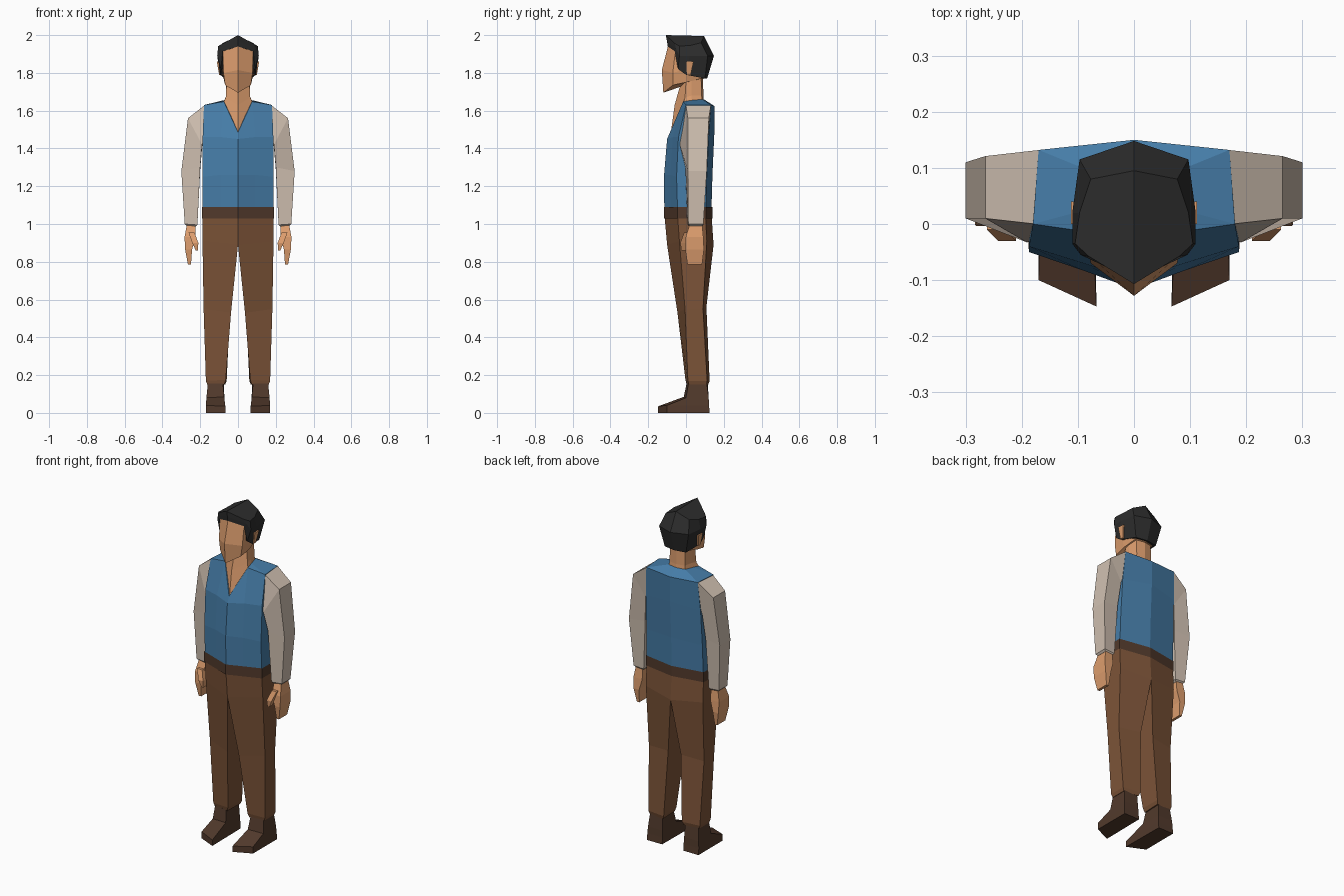
import bpy, bmesh


def material(name, r, g, b):
    m = bpy.data.materials.new(name)
    m.diffuse_color = (r, g, b, 1)
    return m


SKIN = material("skin", .73, .342, .156)
HAIR = material("black hair", .026, .026, .026)
BLUE = material("vest blue", .061, .205, .392)
SLEEVE = material("sleeve beige", .63, .527, .44)
BROWN = material("trouser brown", .205, .089, .04)
DARK = material("dark leather", .084, .042, .025)


def loft(name, mat, rings, closed=True, caps=(True, True)):
    """Skin the right half (x >= 0) through rings of points, then mirror it."""
    bm = bmesh.new()
    rows = [[bm.verts.new(p) for p in ring] for ring in rings]
    n = len(rows[0])
    for a, b in zip(rows, rows[1:]):
        for i in range(n if closed else n - 1):
            j = (i + 1) % n
            quad = (a[i], a[j], b[j], b[i])
            if any(v.co.x > 1e-5 for v in quad):      # no walls on the mirror plane
                bm.faces.new(quad)
    for row, wanted in zip((rows[0], rows[-1]), caps):
        if wanted:
            bm.faces.new(row)
    bmesh.ops.recalc_face_normals(bm, faces=bm.faces)
    me = bpy.data.meshes.new(name)
    bm.to_mesh(me)
    bm.free()
    me.materials.append(mat)
    ob = bpy.data.objects.new(name, me)
    bpy.context.collection.objects.link(ob)
    mod = ob.modifiers.new("mirror", 'MIRROR')
    mod.merge_threshold = 0.0005
    return ob


def half(name, mat, rings, caps=(False, False)):
    """Half shell from front centre round to back centre."""
    return loft(name, mat, rings, False, caps)


def box(x0, x1, y0, y1, z):
    return [(x1, y0, z), (x1, y1, z), (x0, y1, z), (x0, y0, z)]


# head
half("head", SKIN, [
    [(0, -.12, 1.695), (.068, -.07, 1.735), (.072, 0, 1.75), (.06, .08, 1.77), (0, .095, 1.77)],
    [(0, -.128, 1.815), (.077, -.07, 1.80), (.085, 0, 1.82), (.075, .09, 1.82), (0, .11, 1.82)],
    [(0, -.093, 1.95), (.08, -.055, 1.925), (.085, 0, 1.925), (.075, .09, 1.92), (0, .11, 1.92)],
], (True, True))

# hair with sideburns
half("hair", HAIR, [
    [(0, -.06, 1.93), (.06, -.03, 1.91), (.065, -.03, 1.82), (.065, 0, 1.80), (.055, .06, 1.78), (0, .07, 1.78)],
    [(0, -.097, 1.94), (.081, -.06, 1.915), (.09, -.042, 1.82), (.095, 0, 1.79), (.07, .10, 1.77), (0, .112, 1.77)],
    [(0, -.10, 1.965), (.095, -.055, 1.93), (.11, -.035, 1.89), (.11, .02, 1.89), (.097, .115, 1.89), (0, .148, 1.89)],
    [(0, -.107, 2.0), (.08, -.058, 1.955), (.105, -.035, 1.942), (.097, .02, 1.945), (.077, .08, 1.96), (0, .095, 1.995)],
], (False, True))

# ears
loft("ear", SKIN, [box(.07, .10, .005, .025, 1.79), box(.07, .112, .0, .04, 1.86)])

# neck and open collar skin
half("neck", SKIN, [
    [(0, -.08, 1.485), (.075, -.013, 1.648), (.068, .03, 1.65), (.055, .085, 1.65), (0, .095, 1.65)],
    [(0, -.06, 1.63), (.065, -.005, 1.67), (.062, .03, 1.68), (.05, .083, 1.68), (0, .092, 1.68)],
    [(0, -.035, 1.72), (.06, 0, 1.755), (.06, .03, 1.78), (.05, .08, 1.78), (0, .09, 1.78)],
])

# vest: waist, chest, neckline and shoulders
half("vest", BLUE, [
    [(0, -.115, 1.085), (.09, -.08, 1.085), (.187, -.045, 1.085), (.187, .105, 1.085), (0, .135, 1.085)],
    [(0, -.116, 1.26), (.09, -.083, 1.26), (.187, -.05, 1.25), (.185, .11, 1.25), (0, .14, 1.26)],
    [(0, -.10, 1.45), (.09, -.07, 1.46), (.187, -.04, 1.46), (.18, .12, 1.46), (0, .15, 1.48)],
    [(0, -.085, 1.485), (.075, -.015, 1.648), (.18, 0, 1.63), (.17, .132, 1.63), (0, .15, 1.625)],
    [(0, -.078, 1.487), (.07, -.008, 1.648), (.068, .03, 1.655), (.055, .085, 1.66), (0, .095, 1.66)],
])

# belt
half("belt", DARK, [
    [(0, -.117, z), (.191, -.046, z), (.191, .106, z), (0, .139, z)] for z in (1.03, 1.09)])

# trousers
loft("trousers", BROWN, [
    [(0, -.113, 1.035), (.188, -.044, 1.035), (.188, .104, 1.035), (0, .136, 1.035)],
    [(0, -.10, .89), (.188, -.035, .91), (.188, .11, .91), (0, .146, .89)],
    [(.037, -.045, .53), (.182, -.005, .55), (.182, .09, .55), (.042, .108, .56)],
    [(.065, -.003, .175), (.17, .01, .17), (.17, .112, .17), (.06, .125, .17)],
    [(.073, .003, .15), (.163, .015, .15), (.163, .108, .15), (.068, .118, .15)],
], caps=(False, True))

# shoes
loft("shoe", DARK, [
    [(.067, -.147, 0), (.17, -.10, 0), (.17, .125, 0), (.07, .125, 0)],
    [(.067, -.147, .035), (.17, -.10, .04), (.17, .122, .04), (.07, .122, .04)],
    [(.073, -.012, .085), (.167, .0, .08), (.167, .12, .08), (.072, .12, .08)],
    [(.08, .003, .155), (.16, .013, .155), (.16, .11, .155), (.075, .115, .155)],
])

# sleeves, shoulder to recessed cuff
loft("sleeve", SLEEVE, [
    [(.175, 0, 1.63), (.168, .132, 1.63), (.17, .12, 1.50), (.175, -.02, 1.50)],
    [(.265, .01, 1.56), (.265, .121, 1.56), (.187, .115, 1.44), (.19, -.033, 1.42)],
    [(.30, .01, 1.28), (.30, .11, 1.28), (.20, .10, 1.29), (.20, -.003, 1.30)],
    [(.282, .012, 1.0), (.282, .092, 1.0), (.215, .092, .995), (.215, .008, .995)],
    [(.272, .022, .99), (.272, .084, .99), (.225, .084, .985), (.225, .018, .985)],
])

# hands and thumbs
loft("hand", SKIN, [
    box(.226, .27, .02, .085, 1.0),
    box(.225, .283, -.002, .092, .93),
    box(.243, .28, -.004, .095, .865),
    box(.249, .265, .008, .085, .785),
])
loft("thumb", SKIN, [
    box(.23, .262, -.01, .04, .955),
    box(.21, .242, -.03, .015, .90),
    box(.212, .224, -.025, .002, .86),
])
